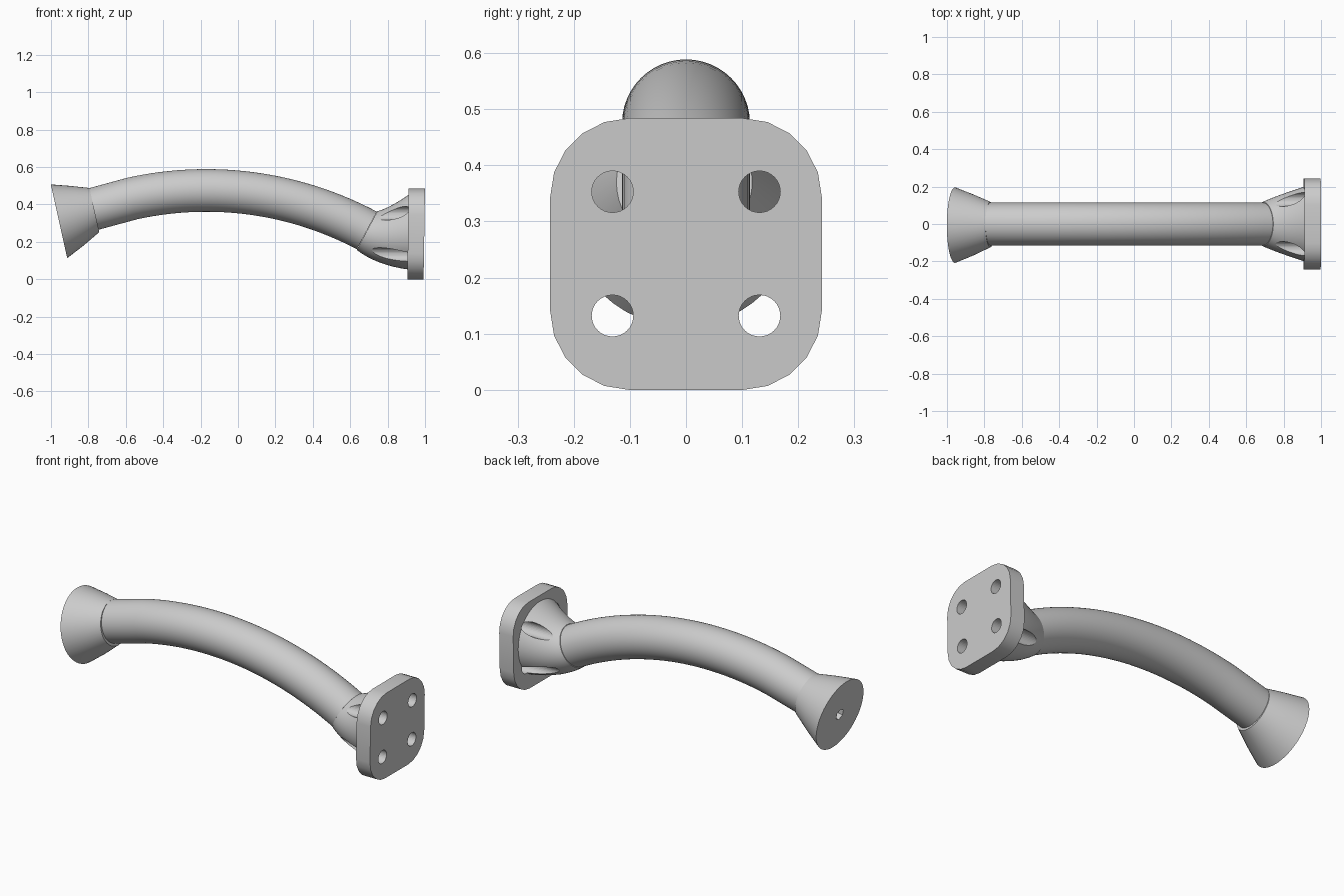
import bpy, bmesh
from math import sin, cos, pi, radians
from mathutils import Vector

old = bpy.data.objects.get("Cube")
if old:
    bpy.data.objects.remove(old, do_unlink=True)

grey = bpy.data.materials.new("light grey")
grey.use_nodes = True
grey.diffuse_color = (0.6, 0.6, 0.6, 1)
grey.node_tree.nodes["Principled BSDF"].inputs["Base Color"].default_value = (0.6, 0.6, 0.6, 1)


def ring(x, z, r, tilt, y=0, n=48):
    """Circle whose axis lies in the xz plane, rising by tilt from +x."""
    return [Vector((x - r * cos(a) * sin(tilt), y + r * sin(a), z + r * cos(a) * cos(tilt)))
            for a in (2 * pi * i / n for i in range(n))]


def loft(name, rings):
    """Closed solid through rings that share one point count."""
    bm = bmesh.new()
    loops = [[bm.verts.new(p) for p in pts] for pts in rings]
    n = len(loops[0])
    for a, b in zip(loops, loops[1:]):
        for i in range(n):
            j = (i + 1) % n
            bm.faces.new((a[i], a[j], b[j], b[i]))
    bm.faces.new(loops[0])
    bm.faces.new(loops[-1])
    bmesh.ops.recalc_face_normals(bm, faces=bm.faces)
    mesh = bpy.data.meshes.new(name)
    bm.to_mesh(mesh)
    bm.free()
    mesh.materials.append(grey)
    obj = bpy.data.objects.new(name, mesh)
    bpy.context.collection.objects.link(obj)
    return obj


def cut(obj, cutter):
    mod = obj.modifiers.new("cut", "BOOLEAN")
    mod.operation = "DIFFERENCE"
    mod.solver = "EXACT"
    mod.object = cutter
    cutter.hide_render = True
    cutter.hide_set(True)


def smooth(obj, angle):
    bpy.ops.object.select_all(action="DESELECT")
    obj.select_set(True)
    bpy.context.view_layer.objects.active = obj
    bpy.ops.object.shade_smooth_by_angle(angle=radians(angle))


# Bowed tube: short straight run, then a long arc
R, peak_x, peak_z, tube_r = 1.83, -0.17, 0.475, 0.114
left_tilt, right_tilt = radians(12.5), radians(-28)
tube_rings = [ring(-0.80, 0.368, tube_r, left_tilt)]
steps = 28
for i in range(steps + 1):
    t = left_tilt + (right_tilt - left_tilt) * i / steps
    tube_rings.append(ring(peak_x - R * sin(t), peak_z - R * (1 - cos(t)), tube_r, t))
tube = loft("tube", tube_rings)

# Flared foot at the low-angled end, with a small hex socket
foot = loft("flared_foot", [ring(-0.957, 0.31, 0.202, left_tilt, -0.006),
                            ring(-0.86, 0.34, 0.163, left_tilt, -0.005),
                            ring(-0.768, 0.37, 0.121, left_tilt, -0.003)])
socket = loft("socket_cutter", [ring(-1.0, 0.30, 0.032, left_tilt, -0.006, 6),
                                ring(-0.92, 0.318, 0.032, left_tilt, -0.006, 6)])
cut(foot, socket)

# Flared collar, swept from the tube end to the plate
start, bend, end = Vector((0.69, 0.26)), Vector((0.78, 0.235)), Vector((0.912, 0.252))
collar_rings = []
for i in range(9):
    t = i / 8
    c = start * (1 - t) ** 2 + bend * 2 * t * (1 - t) + end * t * t
    collar_rings.append(ring(c.x, c.y, 0.117 + 0.083 * t, right_tilt * (1 - t)))
collar = loft("collar", collar_rings)

# Rounded square mounting plate, leaning very slightly
half, corner, mid_z = 0.242, 0.14, 0.242
outline = []
for q in range(4):
    for k in range(6):
        a = (q + k / 5) * pi / 2
        sy = 1 if q in (0, 3) else -1
        sz = 1 if q < 2 else -1
        outline.append((sy * (half - corner) + corner * cos(a),
                        sz * (half - corner) + corner * sin(a)))
plate = loft("mounting_plate", [[Vector((x + 0.016 * z, y, mid_z + z)) for y, z in outline]
                                for x in (0.909, 0.996)])

# Four bolt holes through plate and collar
for sy in (-1, 1):
    for z in (0.132, 0.353):
        drill = loft("bolt_hole_cutter", [ring(x, z, 0.037, 0, sy * 0.131, 32) for x in (0.6, 1.1)])
        cut(plate, drill)
        cut(collar, drill)

for part in (tube, foot, collar, plate):
    smooth(part, 30)
